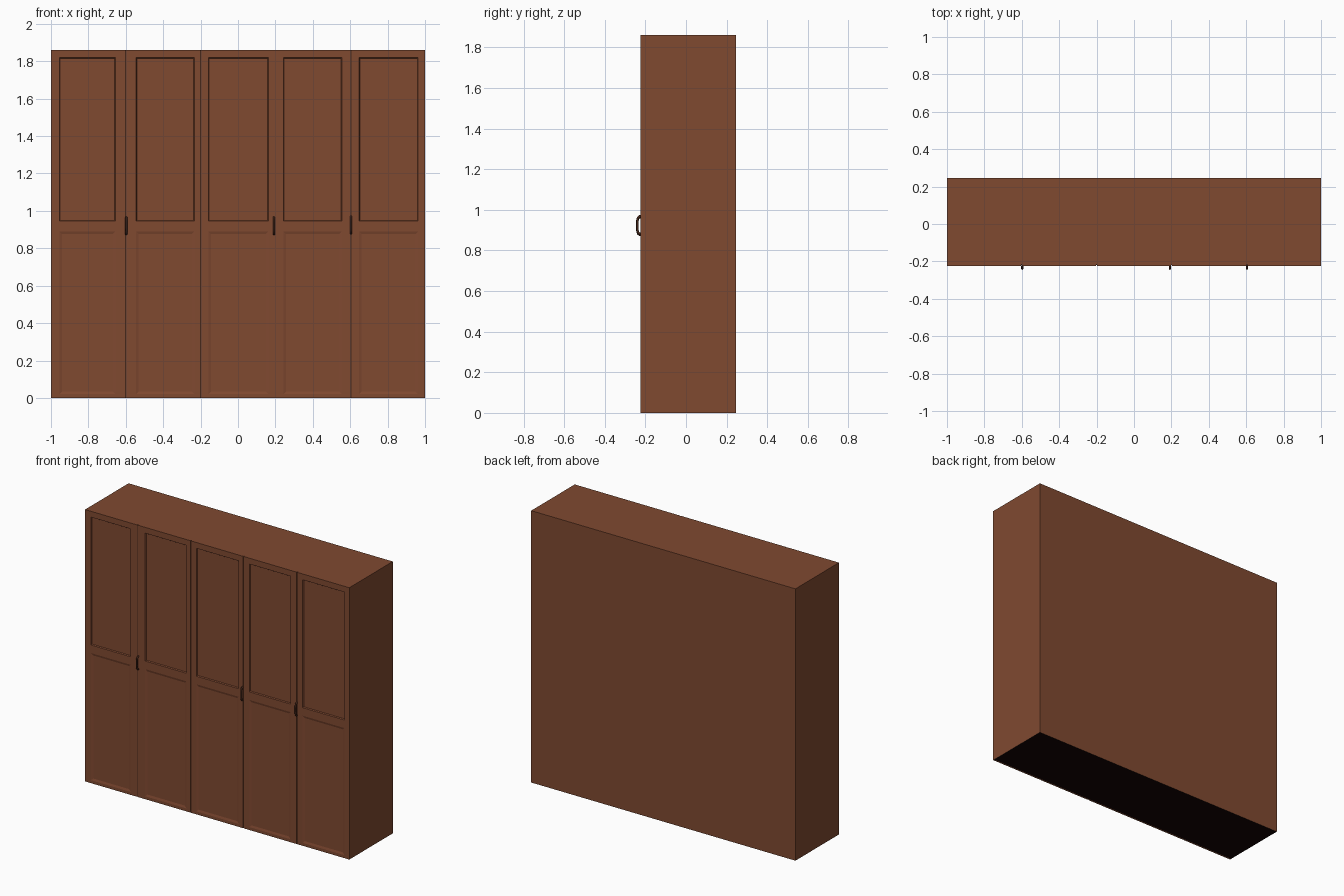
import bpy, bmesh, math
from mathutils import Vector

if "Cube" in bpy.data.objects:
    bpy.data.objects.remove(bpy.data.objects["Cube"])

H, FRONT, BACK = 1.86, -0.225, 0.245
LIP = 0.012                      # door thickness standing in front of the carcass


def material(name, rgb):
    m = bpy.data.materials.new(name)
    m.diffuse_color = (*rgb, 1)
    m.use_nodes = True
    m.node_tree.nodes["Principled BSDF"].inputs["Base Color"].default_value = m.diffuse_color
    return m


wood = material("brown wood", (0.215, 0.067, 0.030))
dark = material("dark underside", (0.006, 0.001, 0.001))
shade = material("dark brown", (0.06, 0.02, 0.01))


def finish(name, bm, mats):
    bmesh.ops.recalc_face_normals(bm, faces=bm.faces)
    me = bpy.data.meshes.new(name)
    bm.to_mesh(me)
    bm.free()
    for m in mats:
        me.materials.append(m)
    ob = bpy.data.objects.new(name, me)
    bpy.context.collection.objects.link(ob)
    return ob


def box(name, x0, x1, y0, y1, z0, z1, mats, rule=None):
    bm = bmesh.new()
    bmesh.ops.create_cube(bm, size=1)
    for v in bm.verts:
        v.co = Vector((x0 if v.co.x < 0 else x1, y0 if v.co.y < 0 else y1,
                       z0 if v.co.z < 0 else z1))
    bm.normal_update()
    if rule:
        rule(bm)
    return finish(name, bm, mats)


# Carcass: plain box, open behind the doors, dark underneath
def carcass_rule(bm):
    for f in list(bm.faces):
        if f.normal.z < -0.5:
            f.material_index = 1
    bmesh.ops.delete(bm, geom=[f for f in bm.faces if f.normal.y < -0.5], context='FACES_ONLY')


box("carcass", -1, 1, FRONT + LIP, BACK, 0, H, [wood, dark], carcass_rule)


# Doors: a flat front with a crisp upper panel and a soft, shallow lower panel
def door(name, left, right, p0, p1):
    bm = bmesh.new()
    xs = (left, p0, p1, right)
    zs = (0, 0.02, 0.89, 0.945, 1.82, H)
    g = [[bm.verts.new((x, FRONT, z)) for x in xs] for z in zs]
    panels = {}
    for j in range(5):
        for i in range(3):
            f = bm.faces.new((g[j][i], g[j][i + 1], g[j + 1][i + 1], g[j + 1][i]))
            if i == 1 and j in (1, 3):
                panels[j] = f
    bm.normal_update()
    # return edges to the carcass
    rim = [e for e in bm.edges if e.is_boundary]
    ext = bmesh.ops.extrude_edge_only(bm, edges=rim)["geom"]
    bmesh.ops.translate(bm, vec=(0, LIP, 0), verts=[v for v in ext if isinstance(v, bmesh.types.BMVert)])
    for j, width, depth in ((1, 0.02, 0.004), (3, 0.006, 0.007)):
        f = panels[j]
        bmesh.ops.inset_region(bm, faces=[f], thickness=width)
        for v in f.verts:
            v.co.y = FRONT + depth
    return finish(name, bm, [wood])


seams = [-0.602, -0.2, 0.2, 0.604]
edges = [-1] + seams + [1]
panel_x = [(-0.955, -0.655), (-0.545, -0.233), (-0.158, 0.163), (0.243, 0.555), (0.647, 0.963)]
GAP = 0.003
for i, (p0, p1) in enumerate(panel_x):
    a = edges[i] + (GAP if i else 0)
    b = edges[i + 1] - (GAP if i < 4 else 0)
    door(f"door_{i + 1}", a, b, p0, p1)

# Seam fillers between neighbouring doors
for i, x in enumerate(seams):
    box(f"seam_{i + 1}", x - GAP, x + GAP, FRONT + 0.005, FRONT + LIP, 0, H, [shade if i != 2 else wood])


# Bow handles
def handle(name, x, z):
    cu = bpy.data.curves.new(name, 'CURVE')
    cu.dimensions = '3D'
    cu.bevel_depth = 0.006
    cu.bevel_resolution = 2
    cu.use_fill_caps = True
    sp = cu.splines.new('POLY')
    n = 10
    sp.points.add(n)
    for k in range(n + 1):
        t = math.pi * k / n
        y = FRONT + 0.003 - 0.017 * min(1, 1.4 * math.sin(t))
        sp.points[k].co = (x, y, z - 0.045 * math.cos(t), 1)
    cu.materials.append(shade)
    ob = bpy.data.objects.new(name, cu)
    bpy.context.collection.objects.link(ob)


for i, (x, z) in enumerate(((-0.597, 0.92), (0.192, 0.92), (0.604, 0.925))):
    handle(f"handle_{i + 1}", x, z)
